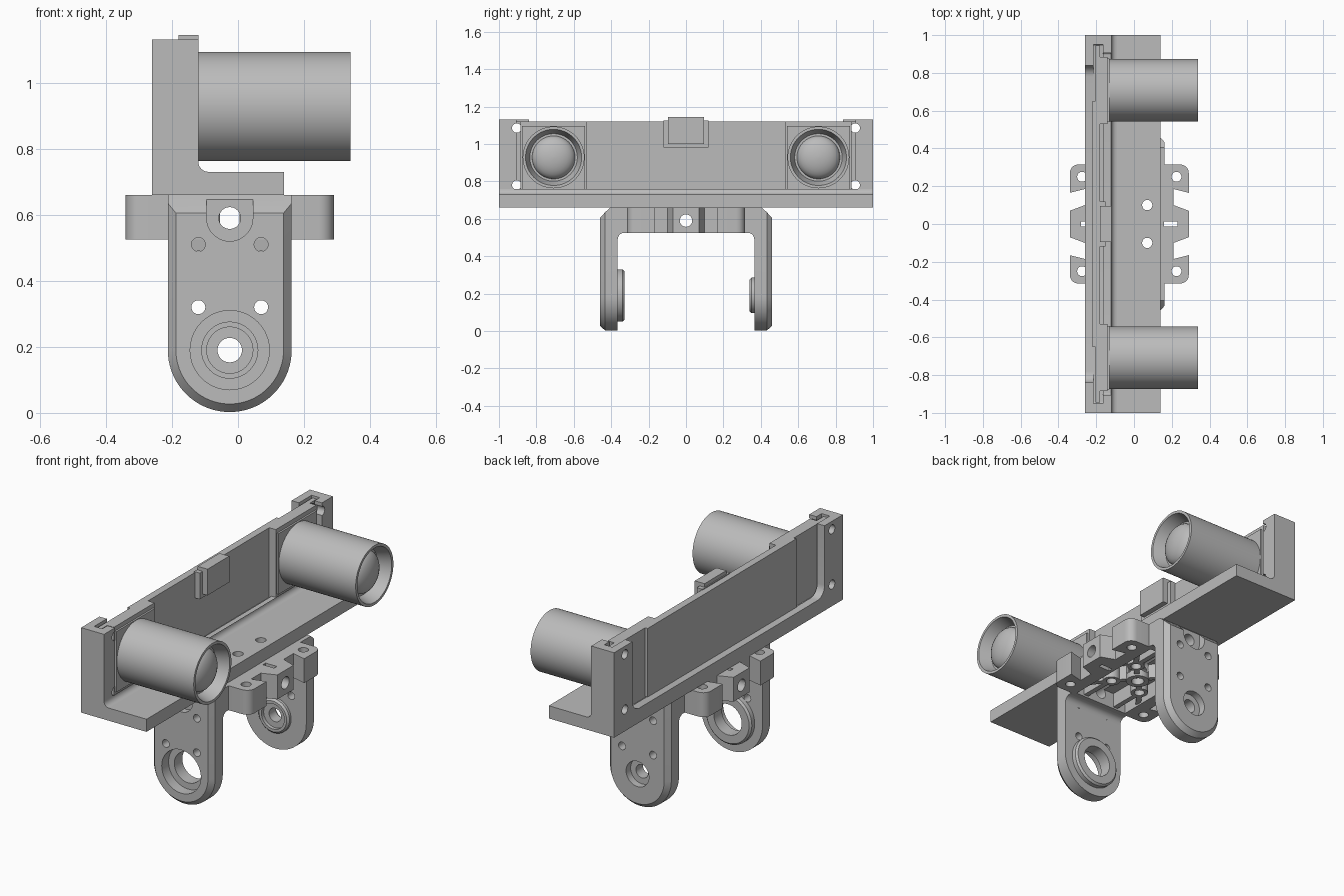
import bpy, bmesh, math
from mathutils import Vector

if "Cube" in bpy.data.objects:
    bpy.data.objects.remove(bpy.data.objects["Cube"])

grey = bpy.data.materials.new("plain_grey")
grey.use_nodes = True
grey.diffuse_color = (0.5, 0.5, 0.5, 1)
grey.node_tree.nodes["Principled BSDF"].inputs["Base Color"].default_value = (0.5, 0.5, 0.5, 1)
parts = []
CX = -0.025          # bracket centre line
PIVOT = 0.19         # height of the pivot


def place(axis, a, b, d):
    return {"x": (d, a, b), "y": (a, d, b), "z": (a, b, d)}[axis]


def loft(name, axis, sections):
    """Skin a stack of equal-count outlines [(points, depth), ...] along an axis."""
    bm = bmesh.new()
    rings = [[bm.verts.new(place(axis, a, b, d)) for a, b in pts] for pts, d in sections]
    n = len(rings[0])
    for lo, hi in zip(rings, rings[1:]):
        for i in range(n):
            j = (i + 1) % n
            bm.faces.new((lo[i], lo[j], hi[j], hi[i]))
    bm.faces.new(rings[0][::-1])
    bm.faces.new(rings[-1])
    bmesh.ops.recalc_face_normals(bm, faces=bm.faces)
    mesh = bpy.data.meshes.new(name)
    bm.to_mesh(mesh)
    bm.free()
    mesh.materials.append(grey)
    ob = bpy.data.objects.new(name, mesh)
    bpy.context.collection.objects.link(ob)
    parts.append(ob)
    return ob


def prism(name, axis, pts, d0, d1):
    return loft(name, axis, [(pts, d0), (pts, d1)])


def box(name, x, y, z):
    return prism(name, "z", [(x[0], y[0]), (x[1], y[0]), (x[1], y[1]), (x[0], y[1])], *z)


def arc(a, b, r, start, end, n):
    angles = [math.radians(start + (end - start) * i / n) for i in range(n + 1)]
    return [(a + r * math.cos(t), b + r * math.sin(t)) for t in angles]


def circle(a, b, r, n=40):
    return arc(a, b, r, 0, 360, n)[:-1]


def rod(name, axis, a, b, r, d0, d1):
    return prism(name, axis, circle(a, b, r), d0, d1)


def cut(targets, cutters):
    for ob in targets:
        bpy.context.view_layer.objects.active = ob
        for c in cutters:
            mod = ob.modifiers.new("cut", "BOOLEAN")
            mod.operation, mod.solver, mod.object = "DIFFERENCE", "EXACT", c
            bpy.ops.object.modifier_apply(modifier=mod.name)
    for c in cutters:
        parts.remove(c)
        bpy.data.objects.remove(c)


def u_frame(name, x0, x1, half, floor, r):
    """Upright U: two end posts and a bottom rail with rounded inner corners."""
    right = arc(half - r, floor + r, r, 0, -90, 6)
    left = [(-y, z) for y, z in reversed(right)]
    pts = [(-1, 0.66), (1, 0.66), (1, 1.13), (half, 1.13)] + right + left
    return prism(name, "x", pts + [(-half, 1.13), (-1, 1.13)], x0, x1)


# Holder: base shelf and slotted upright frame
base = box("base_shelf", (-0.26, 0.14), (-1, 1), (0.66, 0.73))
cut([base], [rod("hole", "z", CX + sx * 0.095, sy * 0.1, 0.027, 0.6, 0.8)
             for sx in (-1, 1) for sy in (-1, 1)])
frame = [u_frame("frame_back", -0.26, -0.215, 0.84, 0.74, 0.06),
         u_frame("frame_slot", -0.215, -0.165, 0.95, 0.735, 0.01),
         u_frame("frame_front", -0.165, -0.12, 0.905, 0.745, 0.01)]
prism("shelf_fillet", "y", [(-0.125, 0.725)] + arc(-0.09, 0.76, 0.03, 180, 270, 6), -1, 1)

# Sensor board with its raised blocks and connector
board = box("sensor_board", (-0.205, -0.18), (-0.945, 0.945), (0.735, 1.12))
cut(frame + [board], [rod("hole", "x", sy * 0.905, z, 0.025, -0.3, 0)
                      for sy in (-1, 1) for z in (0.78, 1.085)])
box("board_backing", (-0.22, -0.2), (-0.65, 0.65), (0.74, 1.12))
box("connector_base", (-0.185, -0.15), (-0.12, 0.12), (0.98, 1.125))
box("connector", (-0.18, -0.12), (-0.095, 0.095), (1.0, 1.145))

# Two sensor barrels with a recessed dome
for side, s in (("left", 1), ("right", -1)):
    y, z = s * 0.708, 0.928
    lo, hi = sorted((s * 0.53, s * 0.885))
    box(side + "_sensor_block", (-0.185, -0.14), (lo, hi), (0.735, 1.12))
    box(side + "_sensor_seat", (-0.145, -0.13), (y - 0.168, y + 0.168), (0.76, 1.096))
    profile = [(0.165, -0.135), (0.165, 0.34), (0.15, 0.34), (0.127, 0.27), (0.115, 0.27)]
    for i in range(1, 8):
        t = math.radians(i * 12.5)
        profile.append((0.115 * math.cos(t), 0.27 + 0.06 * math.sin(t)))
    loft(side + "_sensor_barrel", "x", [(circle(y, z, r, 64), x) for r, x in profile])

# Bracket hub: lugged outline mirrored from one quadrant
quad = [(0.315, 0.07), (0.235, 0.1), (0.235, 0.185), (0.315, 0.165)]
quad += arc(0.27, 0.27, 0.045, 0, 90, 5) + [(0.1875, 0.315), (0.1875, 0.37)]
half = quad + [(-u, v) for u, v in reversed(quad)]
outline = half + [(u, -v) for u, v in reversed(half)]
hub = prism("bracket_hub", "z", [(CX + u, v) for u, v in outline], 0.525, 0.66)
cutters = [box("pocket", (CX - 0.165, CX + 0.165), (-0.3, 0.3), (0.5, 0.615))]
for sx in (-1, 1):
    cutters.append(box("slot", (CX + sx * 0.22 - 0.035, CX + sx * 0.22 + 0.035),
                       (-0.012, 0.012), (0.5, 0.7)))
    for sy in (-1, 1):
        cutters.append(rod("hole", "z", CX + sx * 0.25, sy * 0.25, 0.026, 0.5, 0.7))
        cutters.append(rod("hole", "z", CX + sx * 0.095, sy * 0.1, 0.027, 0.5, 0.7))
cutters += [rod("hole", "x", 0, 0.59, 0.033, -0.5, 0.5),
            rod("hole", "y", CX, 0.59, 0.033, -0.5, 0.5)]
cut([hub], cutters)

# Underside: centre ring, bolt sleeves and diagonal ribs
ring = rod("centre_ring", "z", CX, 0, 0.06, 0.525, 0.62)
cut([ring], [rod("hole", "z", CX, 0, 0.033, 0.5, 0.7),
             rod("hole", "x", 0, 0.59, 0.033, -0.5, 0.5),
             rod("hole", "y", CX, 0.59, 0.033, -0.5, 0.5)])
for sx in (-1, 1):
    for sy in (-1, 1):
        sleeve = rod("bolt_sleeve", "z", CX + sx * 0.095, sy * 0.1, 0.045, 0.535, 0.62)
        cut([sleeve], [rod("hole", "z", CX + sx * 0.095, sy * 0.1, 0.027, 0.5, 0.7)])
        for u0, v0, u1, v1 in ((0.04, 0.04, 0.065, 0.07), (0.12, 0.13, 0.17, 0.2),
                               (0.1, 0.14, 0.1, 0.305)):
            p, q = Vector((CX + sx * u0, sy * v0)), Vector((CX + sx * u1, sy * v1))
            n = (q - p).orthogonal().normalized() * 0.014
            prism("rib", "z", [p + n, q + n, q - n, p - n], 0.535, 0.62)


# Bracket arms
def arm_outline(r, top):
    return [(CX + r, top), (CX - r, top)] + arc(CX, PIVOT, r, 180, 360, 36)


# (side, direction, boss radius, boss depth, bores as radius, near, far)
arms = (("front", -1, 0.14, 0.33, ((0.12, 0.4, 0.5), (0.085, 0.3, 0.5))),
        ("back", 1, 0.095, 0.34, ((0.07, 0.42, 0.5), (0.07, 0.3, 0.36), (0.037, 0.3, 0.5))))
for side, s, boss_r, boss_y, bores in arms:
    arm = loft(side + "_arm", "y", [(arm_outline(0.1875, 0.66), s * 0.365),
                                    (arm_outline(0.1875, 0.66), s * 0.405),
                                    (arm_outline(0.1875, 0.635), s * 0.432),
                                    (arm_outline(0.163, 0.605), s * 0.46)])
    boss = loft(side + "_boss", "y", [(circle(CX, PIVOT, boss_r), s * 0.37),
                                      (circle(CX, PIVOT, boss_r), s * (boss_y + 0.01)),
                                      (circle(CX, PIVOT, boss_r - 0.01), s * boss_y)])
    cutters = [rod("bore", "y", CX, PIVOT, r, s * a, s * b) for r, a, b in bores]
    cutters += [rod("hole", "y", CX + sx * 0.095, z, 0.021, s * 0.3, s * 0.5)
                for sx in (-1, 1) for z in (0.32, 0.51)]
    notch = [(CX + 0.07, 0.65), (CX - 0.07, 0.65)] + arc(CX, 0.59, 0.07, 180, 360, 16)
    cutters += [prism("notch", "y", notch, s * 0.42, s * 0.5),
                rod("hole", "y", CX, 0.59, 0.033, s * 0.3, s * 0.5)]
    cut([arm, boss], cutters)
    # Rounded inside corner between arm and hub
    corner = [(s * 0.37, 0.53)] + [(s * y, z) for y, z in arc(0.33, 0.49, 0.035, 0, 90, 5)]
    prism(side + "_arm_fillet", "x", corner, CX - 0.1875, CX + 0.1875)

# Smooth curved surfaces, keep edges sharp
bpy.ops.object.select_all(action="DESELECT")
for ob in parts:
    ob.select_set(True)
bpy.context.view_layer.objects.active = parts[0]
bpy.ops.object.shade_smooth_by_angle(angle=math.radians(30))
